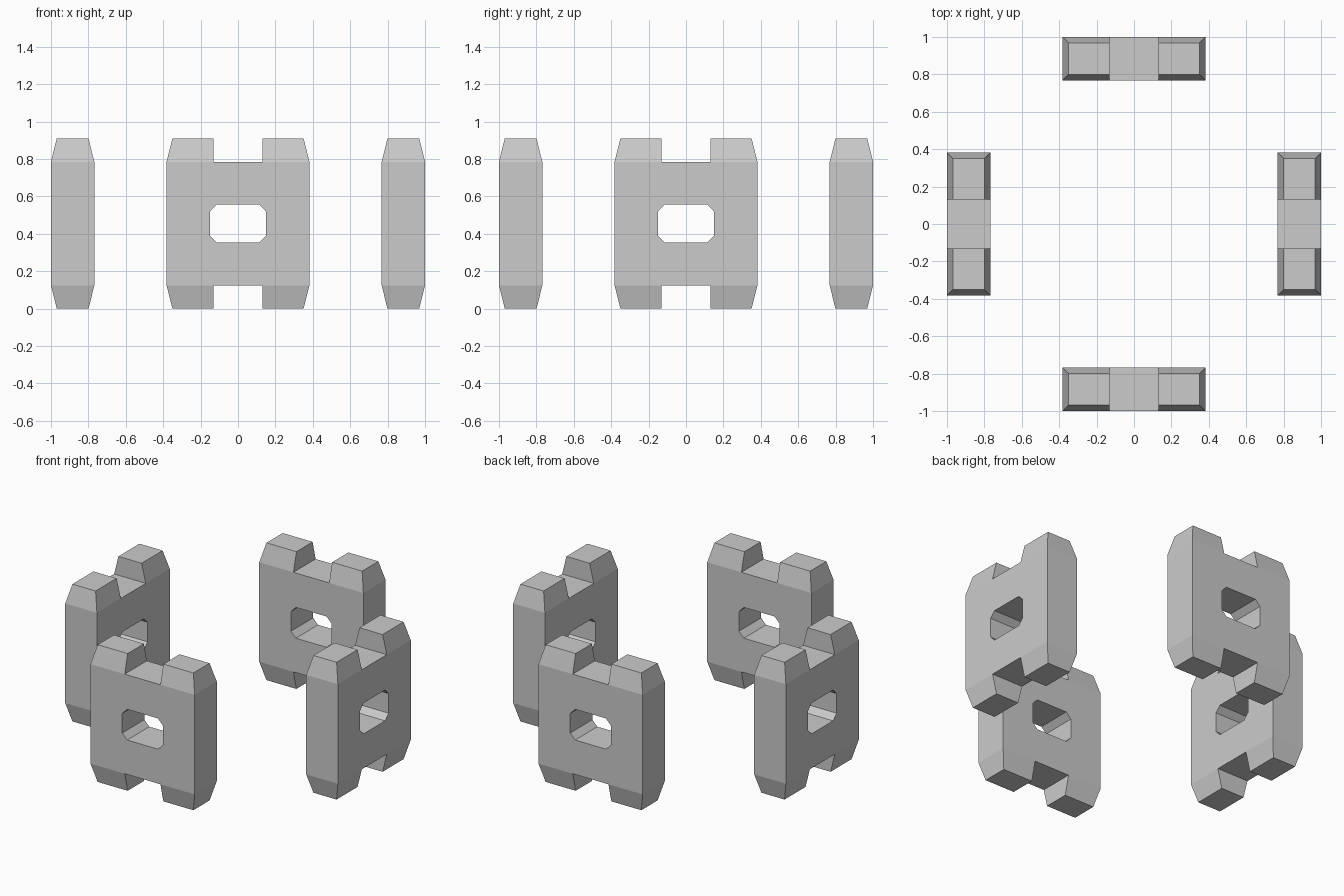
import bpy, bmesh, math

if "Cube" in bpy.data.objects:
    bpy.data.objects.remove(bpy.data.objects["Cube"])

INNER, OUTER = 0.768, 1.0      # panel thickness range, measured from the centre
HALF_W, GAP = 0.382, 0.131     # panel half width, notch half width
LOW, HIGH, TOP = 0.125, 0.785, 0.91
INSET = 0.031                  # taper of the tooth tips


def panel_mesh():
    # Outer outline and chamfered window, matched point for point (x, z)
    outline = [(HALF_W, LOW), (HALF_W, HIGH), (GAP, HIGH), (-GAP, HIGH),
               (-HALF_W, HIGH), (-HALF_W, LOW), (-GAP, LOW), (GAP, LOW)]
    window = [(.149, .39), (.149, .52), (.113, .557), (-.113, .557),
              (-.149, .52), (-.149, .39), (-.113, .353), (.113, .353)]
    bm = bmesh.new()

    def ring(points, y):
        return [bm.verts.new((x, y, z)) for x, z in points]

    # Front outline, front window, back window, back outline
    rings = [ring(outline, -OUTER), ring(window, -OUTER),
             ring(window, -INNER), ring(outline, -INNER)]
    n = len(outline)
    tooth_bases = []
    for k in range(4):
        a, b = rings[k], rings[(k + 1) % 4]
        for i in range(n):
            j = (i + 1) % n
            face = bm.faces.new((a[i], a[j], b[j], b[i]))
            if k == 3 and i in (1, 3, 5, 7):
                # The bottom run between the legs is index 6, top run is index 2
                if i in (1, 3) or i in (5, 7):
                    tooth_bases.append(face)

    # Tapered teeth at the top and bottom corners
    mid = (INNER + OUTER) / 2
    for face in bmesh.ops.extrude_discrete_faces(bm, faces=tooth_bases)["faces"]:
        for v in face.verts:
            v.co.z = TOP if v.co.z > TOP / 2 else 0.0
            v.co.y += INSET if v.co.y < -mid else -INSET
            if abs(v.co.x) > GAP + 0.1:
                v.co.x -= math.copysign(INSET, v.co.x)

    bmesh.ops.recalc_face_normals(bm, faces=bm.faces[:])
    mesh = bpy.data.meshes.new("panel")
    bm.to_mesh(mesh)
    bm.free()
    return mesh


# Four identical panels around the centre
mesh = panel_mesh()
for i, side in enumerate(("front", "right", "back", "left")):
    panel = bpy.data.objects.new(side + "_panel", mesh)
    panel.rotation_euler.z = i * math.pi / 2
    bpy.context.collection.objects.link(panel)
